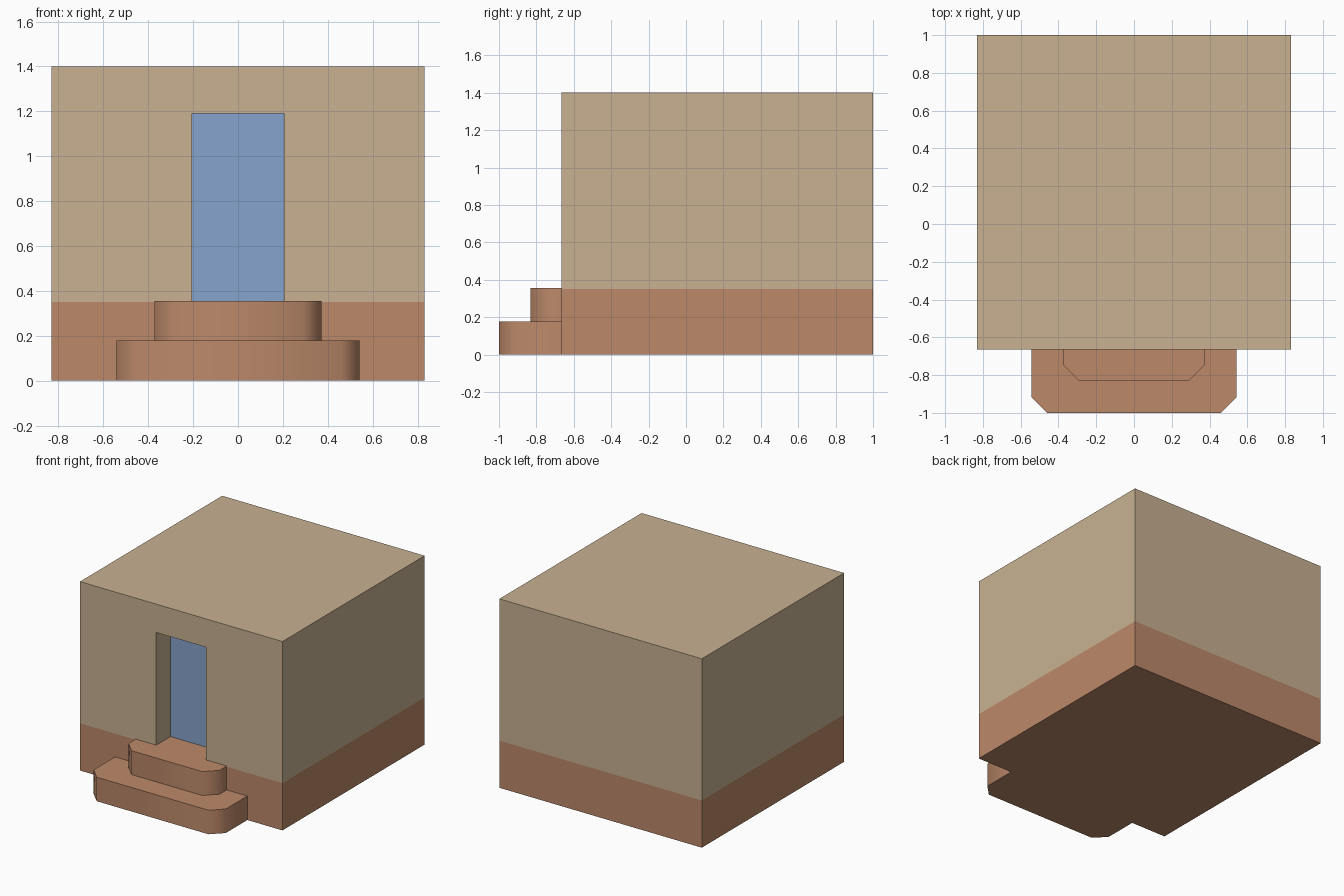
import bpy, bmesh, math

if "Cube" in bpy.data.objects:
    bpy.data.objects.remove(bpy.data.objects["Cube"])

def material(name, rgb):
    m = bpy.data.materials.new(name)
    m.diffuse_color = (*rgb, 1)
    m.use_nodes = True
    m.node_tree.nodes["Principled BSDF"].inputs["Base Color"].default_value = m.diffuse_color
    return m

plaster = material("tan_plaster", (0.578, 0.440, 0.287))
brick = material("terracotta", (0.503, 0.251, 0.144))
blue = material("door_blue", (0.238, 0.366, 0.604))

FRONT, BACK, HALF, TOP = -0.665, 1.0, 0.83, 1.4
BAND, SILL, LINTEL, DOOR = 0.35, 0.355, 1.19, 0.205
RECESS = 0.167

def add_object(name, bm, mats):
    bmesh.ops.recalc_face_normals(bm, faces=bm.faces)
    me = bpy.data.meshes.new(name)
    bm.to_mesh(me)
    bm.free()
    for m in mats:
        me.materials.append(m)
    ob = bpy.data.objects.new(name, me)
    bpy.context.collection.objects.link(ob)
    return ob

# House block, sliced along the band and the door outline
bm = bmesh.new()
bmesh.ops.create_cube(bm, size=1)
for v in bm.verts:
    v.co = (v.co.x * 2 * HALF,
            FRONT if v.co.y < 0 else BACK,
            0 if v.co.z < 0 else TOP)
cuts = [((0, 0, z), (0, 0, 1)) for z in (BAND, SILL, LINTEL)]
cuts += [((x, 0, 0), (1, 0, 0)) for x in (-DOOR, DOOR)]
for co, no in cuts:
    bmesh.ops.bisect_plane(bm, geom=bm.verts[:] + bm.edges[:] + bm.faces[:],
                           dist=1e-5, plane_co=co, plane_no=no)

# Terracotta band below, plaster above
for f in bm.faces:
    f.material_index = 1 if f.calc_center_median().z < BAND else 0

# Recessed doorway: push the door panel inwards
door = next(f for f in bm.faces
            if abs(f.calc_center_median().x) < 0.01
            and abs(f.calc_center_median().y - FRONT) < 0.01
            and SILL < f.calc_center_median().z < LINTEL)
old = set(bm.faces) - {door}
panel = bmesh.ops.extrude_discrete_faces(bm, faces=[door])["faces"][0]
bmesh.ops.translate(bm, verts=panel.verts[:], vec=(0, RECESS, 0))
for f in bm.faces:
    if f not in old:
        f.material_index = 1 if f.calc_center_median().z < SILL + 0.01 else 0
panel.material_index = 2
add_object("house_block", bm, [plaster, brick, blue])

# Doorsteps with clipped front corners
def step(name, half, front, z0, z1, clip=0.083):
    side = [(half, FRONT), (half, front + clip), (half - clip, front)]
    outline = side + [(-x, y) for x, y in reversed(side)]
    bm = bmesh.new()
    base = bm.faces.new([bm.verts.new((x, y, z0)) for x, y in outline])
    ext = bmesh.ops.extrude_face_region(bm, geom=[base], use_keep_orig=True)
    bmesh.ops.translate(bm, vec=(0, 0, z1 - z0),
                        verts=[g for g in ext["geom"] if isinstance(g, bmesh.types.BMVert)])
    ob = add_object(name, bm, [brick])
    bpy.context.view_layer.objects.active = ob
    ob.select_set(True)
    bpy.ops.object.shade_smooth_by_angle(angle=math.radians(50))
    ob.select_set(False)

step("lower_step", 0.542, -1.0, 0, 0.178)
step("upper_step", 0.373, -0.832, 0.178, SILL)
